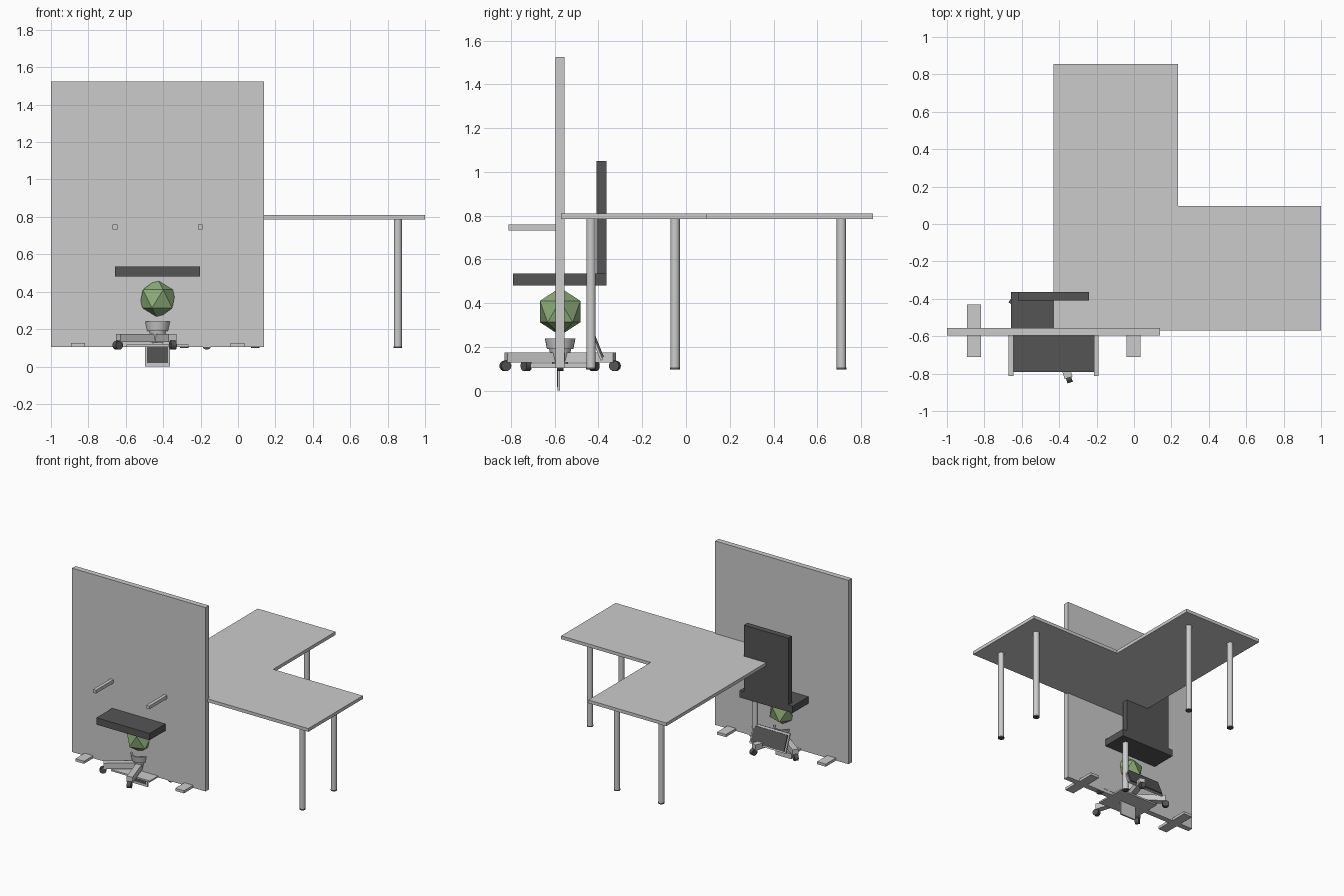
import bpy, bmesh, math
from mathutils import Vector

if "Cube" in bpy.data.objects:
    bpy.data.objects.remove(bpy.data.objects["Cube"])


def material(name, rgb):
    m = bpy.data.materials.new(name)
    m.diffuse_color = (*rgb, 1)
    m.use_nodes = True
    m.node_tree.nodes["Principled BSDF"].inputs["Base Color"].default_value = m.diffuse_color
    return m


DARK = material("dark_grey", (0.09, 0.09, 0.09))
GREEN = material("leaf_green", (0.27, 0.42, 0.19))
PINK = material("flower", (0.85, 0.55, 0.35))


def finish(ob, name, mat=None, smooth=False):
    ob.name = name
    if mat:
        ob.data.materials.append(mat)
    if smooth:
        bpy.ops.object.shade_smooth_by_angle()
    return ob


def box(name, x0, x1, y0, y1, z0, z1, mat=None, rot=(0, 0, 0)):
    bpy.ops.mesh.primitive_cube_add(
        size=1, location=((x0 + x1) / 2, (y0 + y1) / 2, (z0 + z1) / 2), rotation=rot)
    ob = bpy.context.object
    ob.scale = (x1 - x0, y1 - y0, z1 - z0)
    return finish(ob, name, mat)


def cylinder(name, loc, r, h, mat=None, rot=(0, 0, 0), n=20):
    bpy.ops.mesh.primitive_cylinder_add(vertices=n, radius=r, depth=h, location=loc, rotation=rot)
    return finish(bpy.context.object, name, mat, True)


def lathe(name, profile, loc, n=24):
    bm = bmesh.new()
    vs = [bm.verts.new((r, 0, z)) for r, z in profile]
    es = [bm.edges.new(p) for p in zip(vs, vs[1:])]
    bmesh.ops.spin(bm, geom=vs + es, cent=(0, 0, 0), axis=(0, 0, 1),
                   angle=math.tau, steps=n, use_duplicate=False)
    bmesh.ops.remove_doubles(bm, verts=bm.verts, dist=1e-5)
    bmesh.ops.recalc_face_normals(bm, faces=bm.faces)
    me = bpy.data.meshes.new(name)
    bm.to_mesh(me)
    bm.free()
    ob = bpy.data.objects.new(name, me)
    ob.location = loc
    bpy.context.collection.objects.link(ob)
    bpy.ops.object.select_all(action='DESELECT')
    ob.select_set(True)
    bpy.context.view_layer.objects.active = ob
    return finish(ob, name, None, True)


# L-shaped desk top
bm = bmesh.new()
outline = [(-.43, -.57), (1, -.57), (1, .095), (.235, .095), (.235, .855), (-.43, .855)]
face = bm.faces.new([bm.verts.new((x, y, .785)) for x, y in outline])
up = bmesh.ops.extrude_face_region(bm, geom=[face])["geom"]
bmesh.ops.translate(bm, vec=(0, 0, .025), verts=[g for g in up if isinstance(g, bmesh.types.BMVert)])
bmesh.ops.recalc_face_normals(bm, faces=bm.faces)
me = bpy.data.meshes.new("desk_top")
bm.to_mesh(me)
bm.free()
bpy.context.collection.objects.link(bpy.data.objects.new("desk_top", me))

# Desk legs with dark feet
for x, y in [(.855, -.434), (.855, -.05), (-.287, .71), (.092, .71), (-.287, -.434)]:
    cylinder("desk_leg", (x, y, .445), .0215, .68)
    cylinder("desk_foot", (x, y, .1025), .0225, .009, DARK)

# Partition wall and its floor feet
box("partition", -1, .14, -.597, -.555, .105, 1.525)
for x in (-.856, -.002):
    box("partition_foot", x - .037, x + .037, -.71, -.43, .105, .125)

# Chair seat, back and armrests
CX, CY = -.43, -.575
box("chair_seat", -.657, -.203, -.79, -.363, .482, .535, DARK)
box("chair_back", -.62, -.24, -.408, -.363, .535, 1.05, DARK)
for x in (CX - .228, CX + .228):
    box("armrest", x - .013, x + .013, -.812, -.58, .733, .759)
cylinder("chair_column", (CX, CY, .32), .018, .33)
cylinder("chair_hub", (CX, CY, .152), .035, .05)

# Five-arm chair base on casters
for i in range(5):
    a = math.radians(72 * i)
    d = Vector((math.cos(a), math.sin(a), 0))
    c = Vector((CX, CY, .152)) + d * .13
    box("base_arm", c.x - .13, c.x + .13, c.y - .022, c.y + .022, .13, .174, None, (0, 0, a))
    w = Vector((CX, CY, .114)) + d * .263
    cylinder("caster", w, .024, .03, DARK, (math.pi / 2, 0, a), 16)

# Cactus, flower and pot
lathe("plant_pot", [(0, .125), (.036, .125), (.05, .19), (.06, .19), (.07, .24),
                    (.06, .24), (.055, .215), (0, .215)], (CX, CY, 0))
bpy.ops.mesh.primitive_ico_sphere_add(subdivisions=1, radius=.109, location=(CX, CY, .362))
finish(bpy.context.object, "cactus", GREEN)
bpy.ops.mesh.primitive_ico_sphere_add(subdivisions=1, radius=.022, location=(CX, CY, .466))
finish(bpy.context.object, "cactus_flower", PINK)

# Laptop base and tilted screen
box("laptop_base", CX - .165, CX + .165, -.70, -.46, .105, .117)
TILT = math.radians(22)
box("laptop_screen", CX - .155, CX + .155, -.418, -.406, .135, .28, None, (TILT, 0, 0))
box("laptop_display", CX - .143, CX + .143, -.411, -.397, .148, .268, DARK, (TILT, 0, 0))

# Small framed plate below the base
box("hanging_plate", CX - .067, CX + .067, -.588, -.576, .001, .11)
box("hanging_plate_face", CX - .056, CX + .056, -.590, -.58, .018, .105, DARK)
